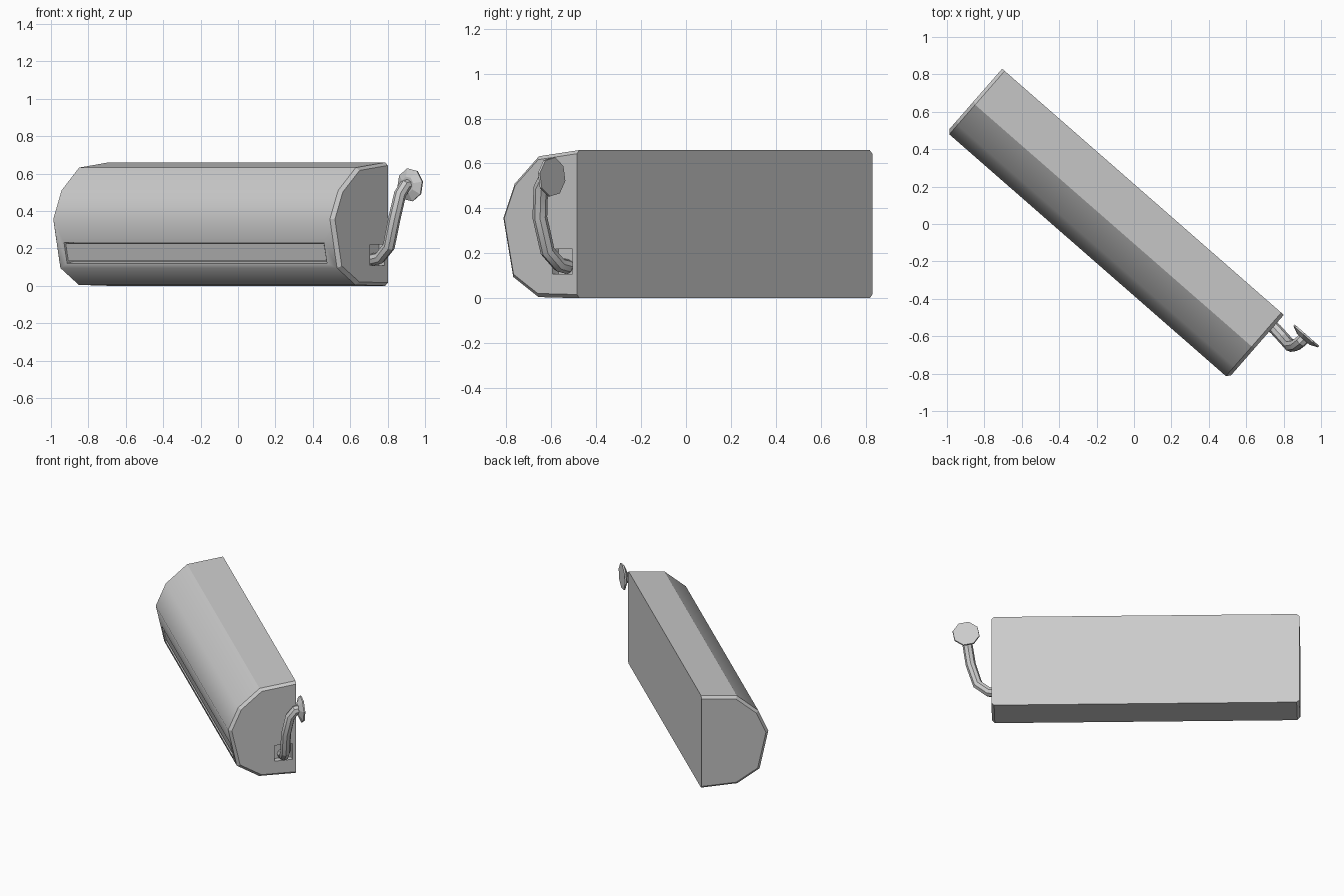
import bpy, bmesh, math
from mathutils import Matrix, Vector

if "Cube" in bpy.data.objects:
    bpy.data.objects.remove(bpy.data.objects["Cube"])

# Local frame: x along the body, -y towards its front, back plane at y = 0
FRAME = Matrix.Translation((-0.705, 0.83, 0)) @ Matrix.Rotation(math.radians(-41.15), 4, 'Z')
LENGTH = 2.0


def add_mesh(name, bm):
    bmesh.ops.recalc_face_normals(bm, faces=bm.faces)
    me = bpy.data.meshes.new(name)
    bm.to_mesh(me)
    bm.free()
    ob = bpy.data.objects.new(name, me)
    bpy.context.collection.objects.link(ob)
    ob.matrix_world = FRAME
    return ob


def loft(sections):
    """Skin (x, [(depth, z), ...]) sections and cap both ends."""
    bm = bmesh.new()
    rings = [[bm.verts.new((x, -d, z)) for d, z in prof] for x, prof in sections]
    n = len(rings[0])
    for a, b in zip(rings, rings[1:]):
        for i in range(n):
            j = (i + 1) % n
            bm.faces.new((a[i], a[j], b[j], b[i]))
    bm.faces.new(rings[0])
    bm.faces.new(rings[-1])
    return bm


def prism(name, x0, x1, prof):
    return add_mesh(name, loft([(x0, prof), (x1, prof)]))


# Body: rounded-front casing with chamfered ends
full = [(0, 0.66), (0.24, 0.632), (0.383, 0.51), (0.45, 0.357),
        (0.392, 0.095), (0.243, 0.005), (0, 0)]
small = [(d * 0.955, 0.33 + (z - 0.33) * 0.95) for d, z in full]
C = 0.018
bm = loft([(0, small), (C, full), (LENGTH - C, full), (LENGTH, small)])
bmesh.ops.recalc_face_normals(bm, faces=bm.faces)
for f in bm.faces:
    f.smooth = f.normal.y < -0.5 and abs(f.normal.x) < 0.1
body = add_mesh("casing", bm)

# Outlet slot in the front and pipe socket in the right end
cutters = [
    prism("slot_cutter", 0.07, 1.915, [(0.5, 0.10), (0.345, 0.13), (0.345, 0.232), (0.5, 0.232)]),
    prism("socket_cutter", LENGTH - 0.04, LENGTH + 0.05,
          [(0.025, 0.108), (0.145, 0.108), (0.145, 0.22), (0.025, 0.22)]),
]
bpy.context.view_layer.objects.active = body
for c in cutters:
    c.hide_render = True
    m = body.modifiers.new("cut", 'BOOLEAN')
    m.operation = 'DIFFERENCE'
    m.solver = 'EXACT'
    m.object = c
    bpy.ops.object.modifier_apply(modifier=m.name)
    bpy.data.objects.remove(c)

# Louvre flap inside the slot
prism("louvre_flap", 0.075, 1.908, [(0.414, 0.226), (0.393, 0.132), (0.381, 0.135), (0.402, 0.229)])

# Bent pipe from the socket up to the wall
cu = bpy.data.curves.new("pipe", 'CURVE')
cu.dimensions = '3D'
cu.bevel_depth = 0.033
cu.bevel_resolution = 2
cu.use_fill_caps = True
path = [(-0.035, 0.085, 0.14), (0.02, 0.087, 0.15), (0.09, 0.095, 0.21), (0.135, 0.101, 0.36),
        (0.155, 0.078, 0.49), (0.162, 0.045, 0.535), (0.164, 0.008, 0.54)]
sp = cu.splines.new('POLY')
sp.points.add(len(path) - 1)
for p, (s, d, z) in zip(sp.points, path):
    p.co = (LENGTH + s, -d, z, 1)
pipe = bpy.data.objects.new("pipe", cu)
bpy.context.collection.objects.link(pipe)
pipe.matrix_world = FRAME
bpy.ops.object.select_all(action='DESELECT')
pipe.select_set(True)
bpy.context.view_layer.objects.active = pipe
bpy.ops.object.convert(target='MESH')
bpy.ops.object.shade_smooth_by_angle(angle=math.radians(30))

# Octagonal wall flange with a tapered front
bm = bmesh.new()
rings = []
for depth, r in [(0.0, 0.088), (0.01, 0.09), (0.03, 0.045)]:
    rings.append([bm.verts.new((LENGTH + 0.164 + r * math.cos(a), -depth, 0.54 + r * math.sin(a)))
                  for a in (math.pi / 4 * (i + 0.25) for i in range(8))])
for a, b in zip(rings, rings[1:]):
    for i in range(8):
        j = (i + 1) % 8
        bm.faces.new((a[i], a[j], b[j], b[i]))
bm.faces.new(rings[0])
bm.faces.new(rings[-1])
add_mesh("wall_flange", bm)
